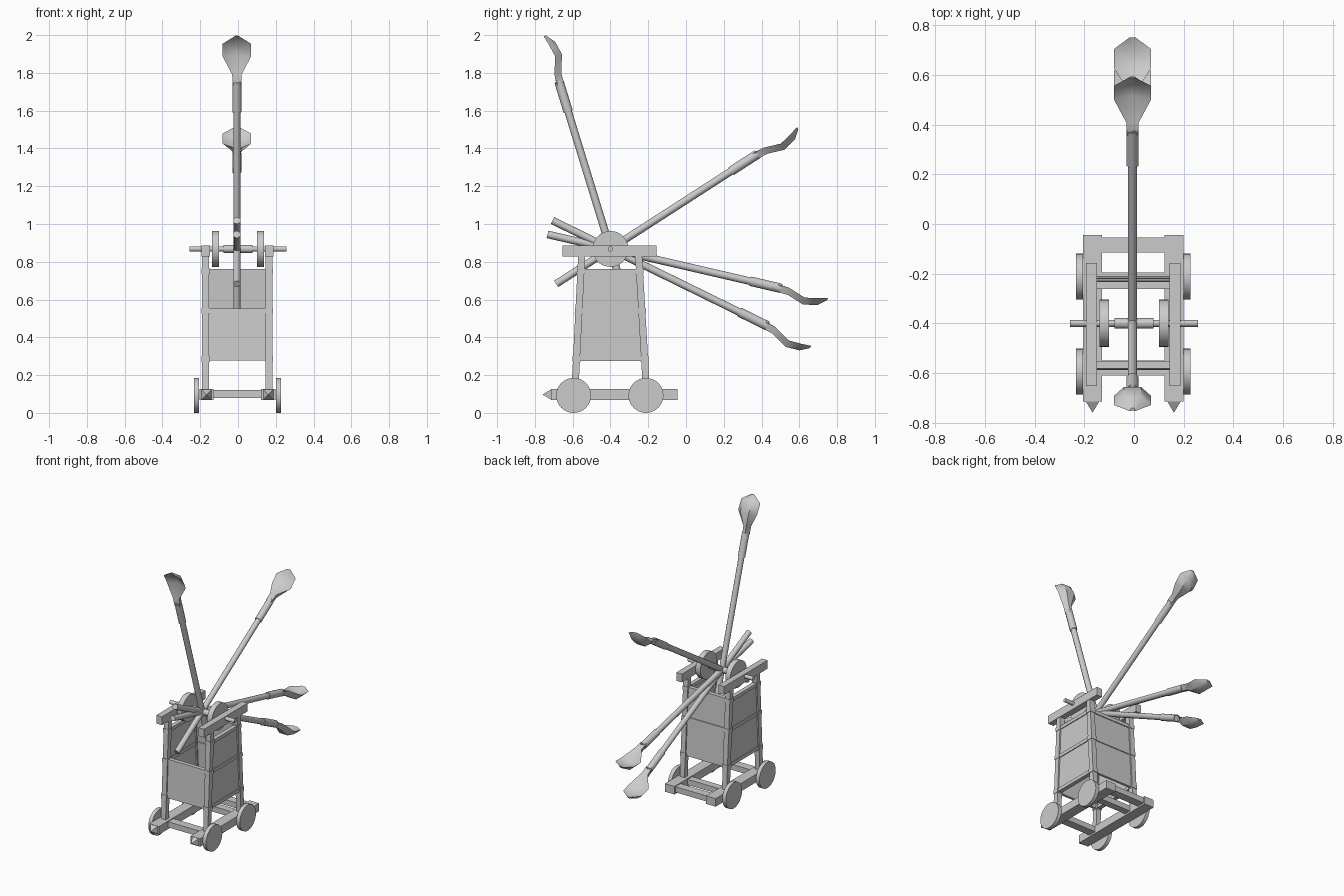
import bpy, bmesh, math
from mathutils import Vector, Matrix

cube = bpy.data.objects.get("Cube")
if cube:
    bpy.data.objects.remove(cube, do_unlink=True)

GREY = (0.6, 0.6, 0.6, 1)
mat = bpy.data.materials.new("plain_grey")
mat.use_nodes = True
mat.diffuse_color = GREY
mat.node_tree.nodes["Principled BSDF"].inputs["Base Color"].default_value = GREY

CX = -0.003                   # frame centre line
HUB = Vector((-0.006, -0.4, 0.868))


def finish(name, bm, smooth=False):
    bmesh.ops.recalc_face_normals(bm, faces=bm.faces)
    mesh = bpy.data.meshes.new(name)
    bm.to_mesh(mesh)
    bm.free()
    mesh.materials.append(mat)
    ob = bpy.data.objects.new(name, mesh)
    bpy.context.collection.objects.link(ob)
    if smooth:
        bpy.ops.object.select_all(action='DESELECT')
        ob.select_set(True)
        bpy.context.view_layer.objects.active = ob
        bpy.ops.object.shade_smooth_by_angle(angle=math.radians(40))
    return ob


def loft(name, rings, smooth=False):
    """Skin a list of equal-length vertex rings and cap both ends."""
    bm = bmesh.new()
    rows = [[bm.verts.new(p) for p in ring] for ring in rings]
    n = len(rows[0])
    for a, b in zip(rows, rows[1:]):
        for i in range(n):
            j = (i + 1) % n
            bm.faces.new((a[i], a[j], b[j], b[i]))
    bm.faces.new(rows[0])
    bm.faces.new(rows[-1])
    return finish(name, bm, smooth)


def rect(x, y, z, sx, sy):
    return [(x + a * sx / 2, y + b * sy / 2, z)
            for a, b in ((-1, -1), (1, -1), (1, 1), (-1, 1))]


def box(name, x, y, z, sx, sy, sz):
    return loft(name, [rect(x, y, z - sz / 2, sx, sy), rect(x, y, z + sz / 2, sx, sy)])


def rod(name, start, end, radius, sides):
    start, end = Vector(start), Vector(end)
    bm = bmesh.new()
    axis = end - start
    turn = axis.to_track_quat('Z', 'Y').to_matrix().to_4x4()
    bmesh.ops.create_cone(bm, cap_ends=True, segments=sides, radius1=radius, radius2=radius,
                          depth=axis.length, matrix=Matrix.Translation((start + end) / 2) @ turn)
    return finish(name, bm, sides > 6)


def front_y(z):
    return -0.585 + (z - 0.18) * 0.05


def back_y(z):
    return -0.213 - (z - 0.18) * 0.058


# Chassis cross bars
for name, y, w in (("rear", -0.085, 0.06), ("middle", -0.22, 0.05), ("front", -0.58, 0.06)):
    box(name + "_cross_bar", CX, y, 0.1, 0.28, w, 0.04)

for s, side in ((-1, "right"), (1, "left")):
    # Chassis rail with pointed front end
    x = CX + s * 0.164
    box(side + "_rail", x, -0.38, 0.097, 0.076, 0.67, 0.058)
    bm = bmesh.new()
    bmesh.ops.create_cone(bm, cap_ends=True, segments=4, radius1=0.038, radius2=0, depth=0.045,
                          matrix=Matrix.Translation((x, -0.7375, 0.097))
                          @ Matrix.Rotation(math.pi / 2, 4, 'X') @ Matrix.Rotation(math.pi / 4, 4, 'Z'))
    finish(side + "_rail_point", bm)
    # Wheels
    for y, end in ((-0.595, "front"), (-0.212, "rear")):
        rod(f"{side}_{end}_wheel", (CX + s * 0.203, y, 0.0926), (CX + s * 0.23, y, 0.0926), 0.0926, 32)
    # Leaning posts with joint collars
    px = CX + s * 0.168
    for lean, end in ((front_y, "front"), (back_y, "rear")):
        loft(f"{side}_{end}_post", [rect(px, lean(z), z, 0.037, 0.037) for z in (0.11, 0.84)])
        for z in (0.285, 0.54, 0.75):
            loft(f"{side}_{end}_collar", [rect(px, lean(h), h, 0.043, 0.043)
                                          for h in (z - 0.015, z + 0.015)])
    # Top beam
    box(side + "_top_beam", px, -0.405, 0.857, 0.045, 0.496, 0.06)

    # Side panels and bands
    def side_ring(z, thick):
        mid = (front_y(z) + back_y(z)) / 2
        return rect(px, mid, z, thick, back_y(z) - front_y(z))
    loft(side + "_side_panel", [side_ring(z, 0.018) for z in (0.278, 0.76)])
    for z in (0.288, 0.54, 0.75):
        loft(side + "_side_band", [side_ring(h, 0.03) for h in (z - 0.012, z + 0.012)])
    # Winding disc
    rod(side + "_disc", (s * 0.1, HUB.y, HUB.z), (s * 0.138, HUB.y, HUB.z), 0.095, 32)

# Front half panel and full back panel with their bands
for name, lean, top, bands in (("front", front_y, 0.54, (0.54,)), ("back", back_y, 0.76, (0.54, 0.75))):
    loft(name + "_panel", [rect(CX, lean(z), z, 0.31, 0.018) for z in (0.278, top)])
    for z in bands:
        loft(name + "_band", [rect(CX, lean(h), h, 0.31, 0.03) for h in (z - 0.013, z + 0.013)])

# Axle and hub
rod("axle", (-0.258, HUB.y, HUB.z), (0.258, HUB.y, HUB.z), 0.014, 12)
rod("hub", (-0.078, HUB.y, HUB.z), (0.078, HUB.y, HUB.z), 0.021, 12)

# Scoop sections: distance along arm, half width, rim offset, keel offset, hollow offset
SCOOP = ((0.91, 0.022, 0.016, -0.023, 0.018), (0.97, 0.025, 0.012, -0.026, 0.008),
         (1.06, 0.075, -0.02, -0.058, -0.046), (1.135, 0.075, -0.005, -0.042, -0.032),
         (1.18, 0.012, 0.007, -0.006, 0.004))

# Four arms crossing at the hub, each with a short tail and a scoop
for i, deg in enumerate((107.1, 32.8, -13, -26.1), 1):
    a = math.radians(deg)
    along = Vector((0, math.cos(a), math.sin(a)))
    up = Vector((0, -math.sin(a), math.cos(a)))
    rod(f"arm_{i}", HUB - along * 0.342, HUB + along * 0.93, 0.02, 10)
    rod(f"arm_sleeve_{i}", HUB + along * 0.76, HUB + along * 0.925, 0.025, 10)
    rings = []
    for t, w, rim, keel, hollow in SCOOP:
        section = ((-w, rim), (-w * 0.45, keel), (w * 0.45, keel), (w, rim), (0, hollow))
        rings.append([HUB + along * t + up * n + Vector((x, 0, 0)) for x, n in section])
    loft(f"scoop_{i}", rings, True)
